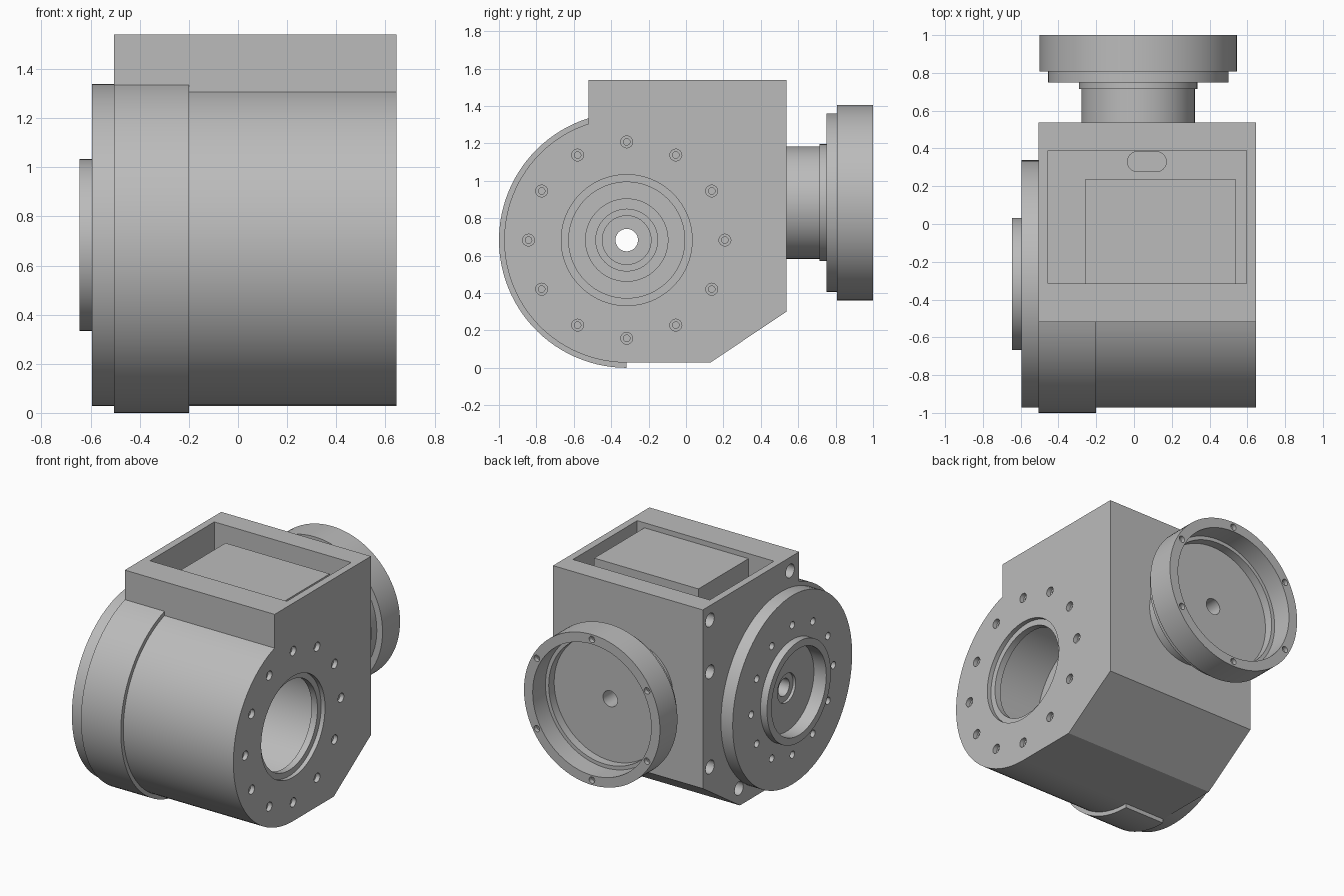
import bpy, bmesh
from math import sin, cos, pi, radians, acos

cube = bpy.data.objects.get("Cube")
if cube:
    bpy.data.objects.remove(cube, do_unlink=True)

grey = bpy.data.materials.new("plain grey")
grey.use_nodes = True
GREY = (0.5, 0.5, 0.5, 1)
grey.diffuse_color = GREY
grey.node_tree.nodes["Principled BSDF"].inputs["Base Color"].default_value = GREY

CY, CZ = -0.317, 0.683      # main bore axis, along x
FX, FZ = 0.022, 0.883       # rear flange axis, along y
LEFT, RIGHT, BACK, TOP, STEP = -0.505, 0.645, 0.537, 1.54, -0.52


def place(axis, a, u, v):
    """Point at a along the axis, u and v across it."""
    return {"x": (a, u, v), "y": (u, a, v), "z": (u, v, a)}[axis]


def prism(bm, axis, outline, a, b):
    """Extrude a flat outline along an axis from a to b."""
    ends = [[bm.verts.new(place(axis, t, u, v)) for u, v in outline] for t in (a, b)]
    n = len(outline)
    for ring in ends:
        bm.faces.new(ring)
    for i in range(n):
        j = (i + 1) % n
        bm.faces.new((ends[0][i], ends[0][j], ends[1][j], ends[1][i]))


def box(bm, x, y, z):
    prism(bm, "z", [(x[0], y[0]), (x[1], y[0]), (x[1], y[1]), (x[0], y[1])], *z)


def lathe(bm, axis, centre, profile, sides=96):
    """Turn a closed (position, radius) profile about an axis."""
    rings = []
    for a, r in profile:
        if r == 0:
            rings.append([bm.verts.new(place(axis, a, *centre))] * sides)
        else:
            rings.append([bm.verts.new(place(axis, a, centre[0] + r * cos(2 * pi * k / sides),
                                             centre[1] + r * sin(2 * pi * k / sides)))
                          for k in range(sides)])
    for i, (p, q) in enumerate(zip(rings, rings[1:] + rings[:1])):
        if profile[i][1] == 0 and profile[(i + 1) % len(profile)][1] == 0:
            continue
        for k in range(sides):
            m = (k + 1) % sides
            bm.faces.new(list(dict.fromkeys((p[k], p[m], q[m], q[k]))))


def bolt_holes(bm, axis, centre, radius, count, face, inward, r):
    """Ring of counterbored holes, starting at the top."""
    for k in range(count):
        t = pi / 2 + 2 * pi * k / count
        c = (centre[0] + radius * cos(t), centre[1] + radius * sin(t))
        lathe(bm, axis, c, [(face - inward * 0.03, 0), (face - inward * 0.03, r),
                            (face + inward * 0.03, r), (face + inward * 0.03, r * 0.55),
                            (face + inward * 0.08, r * 0.55), (face + inward * 0.08, 0)], 16)


def make(name, bm):
    bmesh.ops.recalc_face_normals(bm, faces=bm.faces)
    mesh = bpy.data.meshes.new(name)
    bm.to_mesh(mesh)
    bm.free()
    mesh.materials.append(grey)
    ob = bpy.data.objects.new(name, mesh)
    bpy.context.collection.objects.link(ob)
    return ob


def select(ob):
    bpy.ops.object.select_all(action="DESELECT")
    ob.select_set(True)
    bpy.context.view_layer.objects.active = ob


def cut(ob, bm):
    cutter = make("cutter", bm)
    cutter.hide_render = True
    mod = ob.modifiers.new("cut", "BOOLEAN")
    mod.operation, mod.solver, mod.object = "DIFFERENCE", "EXACT", cutter
    select(ob)
    bpy.ops.object.modifier_apply(modifier=mod.name)
    bpy.data.objects.remove(cutter, do_unlink=True)


def smooth(ob):
    select(ob)
    bpy.ops.object.shade_smooth_by_angle(angle=radians(30))


def front_arc(r, steps=48):
    """Arc round the front, from the lowest point up to the step."""
    end = acos((STEP - CY) / r)
    angles = [-pi / 2 - k / steps * (1.5 * pi - end) for k in range(steps + 1)]
    return [(CY + r * cos(t), CZ + r * sin(t)) for t in angles]


# Housing: round front, square top, chamfered lower back
bm = bmesh.new()
prism(bm, "x", front_arc(0.655) + [(STEP, TOP), (BACK, TOP), (BACK, 0.30), (0.13, CZ - 0.655)],
      LEFT, RIGHT)
housing = make("housing", bm)

# Stepped main bore and its bolt ring
bm = bmesh.new()
lathe(bm, "x", (CY, CZ), [(0.7, 0), (0.7, 0.35), (0.615, 0.35), (0.615, 0.31), (0.57, 0.31),
                          (0.57, 0.45), (0.15, 0.45), (0.15, 0.22), (0, 0.22), (0, 0.165),
                          (-0.2, 0.165), (-0.2, 0.13), (-0.4, 0.13), (-0.4, 0.06),
                          (-0.6, 0.06), (-0.6, 0)])
bolt_holes(bm, "x", (CY, CZ), 0.525, 12, RIGHT, -1, 0.032)
# Mounting holes in the right-hand face
for c in ((0.458, 1.44), (0.458, 1.08), (0.458, 0.42), (0.14, 0.15), (-0.42, 1.445)):
    lathe(bm, "x", c, [(-0.6, 0), (-0.6, 0.047), (-0.4, 0.047), (-0.4, 0)], 24)
cut(housing, bm)

# Top pocket, then the cable slot in its floor
bm = bmesh.new()
box(bm, (-0.455, 0.595), (-0.315, 0.39), (1.29, 1.7))
cut(housing, bm)
bm = bmesh.new()
slot = [(0.068 + side * 0.05 + 0.053 * cos(t), 0.33 + 0.053 * sin(t))
        for side, start in ((1, -pi / 2), (-1, pi / 2))
        for t in [start + pi * k / 12 for k in range(13)]]
prism(bm, "z", slot, 1.0, 1.4)
cut(housing, bm)
smooth(housing)

# Raised block in the pocket
bm = bmesh.new()
box(bm, (-0.26, 0.54), (-0.315, 0.235), (1.29, 1.505))
make("pocket_block", bm)

# Thicker band round the front
bm = bmesh.new()
prism(bm, "x", front_arc(0.683) + front_arc(0.65)[::-1], LEFT, -0.2)
smooth(make("front_band", bm))

# Side cover disc with raised rim and hub hole
bm = bmesh.new()
lathe(bm, "x", (CY, CZ), [(LEFT, 0.06), (LEFT, 0.655), (-0.595, 0.655), (-0.595, 0.35),
                          (-0.645, 0.35), (-0.645, 0.30), (-0.55, 0.30), (-0.55, 0.10),
                          (-0.53, 0.10), (-0.53, 0.06)])
cover = make("side_cover", bm)
bm = bmesh.new()
bolt_holes(bm, "x", (CY, CZ), 0.45, 12, -0.595, 1, 0.025)
cut(cover, bm)
smooth(cover)

# Rear output flange: neck, stepped collar and hollow cup
bm = bmesh.new()
lathe(bm, "y", (FX, FZ), [(0.53, 0), (0.53, 0.30), (0.715, 0.30), (0.715, 0.313), (0.75, 0.313),
                          (0.75, 0.478), (0.808, 0.478), (0.808, 0.522), (1, 0.522), (1, 0.455),
                          (0.86, 0.455), (0.86, 0.43), (0.8, 0.43), (0.8, 0.055),
                          (0.6, 0.055), (0.6, 0)])
flange = make("rear_flange", bm)
bm = bmesh.new()
bolt_holes(bm, "y", (FX, FZ), 0.488, 6, 1, -1, 0.022)
cut(flange, bm)
smooth(flange)
